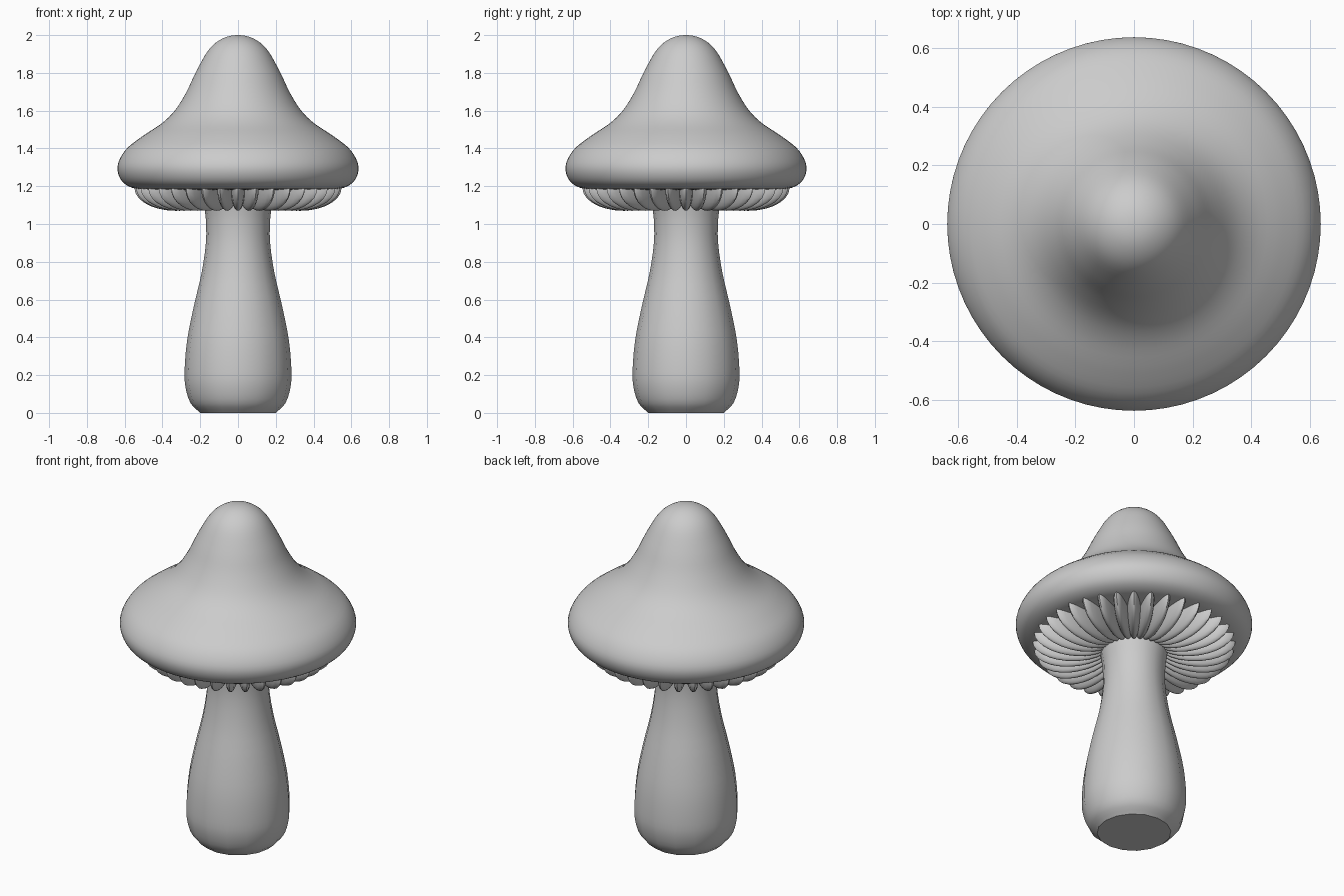
import bpy, bmesh, math
from mathutils import Vector, Matrix

if "Cube" in bpy.data.objects:
    bpy.data.objects.remove(bpy.data.objects["Cube"])


def smooth_profile(pts, n=4, apex=False):
    """Catmull-Rom curve through (radius, z) points; apex keeps the top round."""
    p = [Vector(q) for q in pts]
    first = Vector((-p[1].x, p[1].y)) if apex else 2 * p[0] - p[1]
    p = [first] + p + [2 * p[-1] - p[-2]]
    out = []
    for a, b, c, d in zip(p, p[1:], p[2:], p[3:]):
        for i in range(n):
            t = i / n
            out.append(0.5 * (2 * b + (c - a) * t + (2 * a - 5 * b + 4 * c - d) * t ** 2
                              + (3 * b - a - 3 * c + d) * t ** 3))
    return out + [p[-2]]


def finish(name, bm, angle):
    bmesh.ops.remove_doubles(bm, verts=bm.verts, dist=1e-5)
    bmesh.ops.recalc_face_normals(bm, faces=bm.faces)
    me = bpy.data.meshes.new(name)
    bm.to_mesh(me)
    bm.free()
    ob = bpy.data.objects.new(name, me)
    bpy.context.collection.objects.link(ob)
    bpy.ops.object.select_all(action='DESELECT')
    ob.select_set(True)
    bpy.context.view_layer.objects.active = ob
    bpy.ops.object.shade_smooth_by_angle(angle=math.radians(angle))
    return ob


def lathe(name, profile, sides, angle=50):
    bm = bmesh.new()
    rings = [[bm.verts.new((max(r, 0) * math.cos(a), max(r, 0) * math.sin(a), z))
              for a in (2 * math.pi * i / sides for i in range(sides))] for r, z in profile]
    for lo, hi in zip(rings, rings[1:]):
        for i in range(sides):
            j = (i + 1) % sides
            bm.faces.new((lo[i], lo[j], hi[j], hi[i]))
    # finish() merges the rings on the axis into single points
    return finish(name, bm, angle)


# Bell-shaped cap with a rolled rim and flat underside
cap = [(0, 2.0), (0.08, 1.983), (0.153, 1.925), (0.22, 1.81), (0.275, 1.695), (0.335, 1.6),
       (0.405, 1.532), (0.51, 1.462), (0.597, 1.39), (0.638, 1.305), (0.617, 1.23),
       (0.555, 1.19), (0.46, 1.18)]
lathe("cap", smooth_profile(cap, apex=True) + [Vector((0, 1.18))], 72)

# Stem, swollen near the foot, with a crisp flat base
stem = [(0.20, 0), (0.25, 0.05), (0.277, 0.13), (0.283, 0.22), (0.27, 0.38), (0.235, 0.56),
        (0.193, 0.74), (0.17, 0.9), (0.17, 1.02), (0.18, 1.1), (0.19, 1.2)]
lathe("stem", [Vector((0, 0))] + smooth_profile(stem, 3) + [Vector((0, 1.2))], 16, 35)

# Ring of flattened gills under the cap
GILLS = 36
bm = bmesh.new()
for i in range(GILLS):
    m = (Matrix.Rotation(2 * math.pi * (i / GILLS - 0.25), 4, 'Z')
         @ Matrix.Translation((0.33, 0, 1.19))
         @ Matrix.Diagonal((0.218, 0.038, 0.12, 1)))
    bmesh.ops.create_uvsphere(bm, u_segments=20, v_segments=14, radius=1, matrix=m)
finish("gills", bm, 60)
